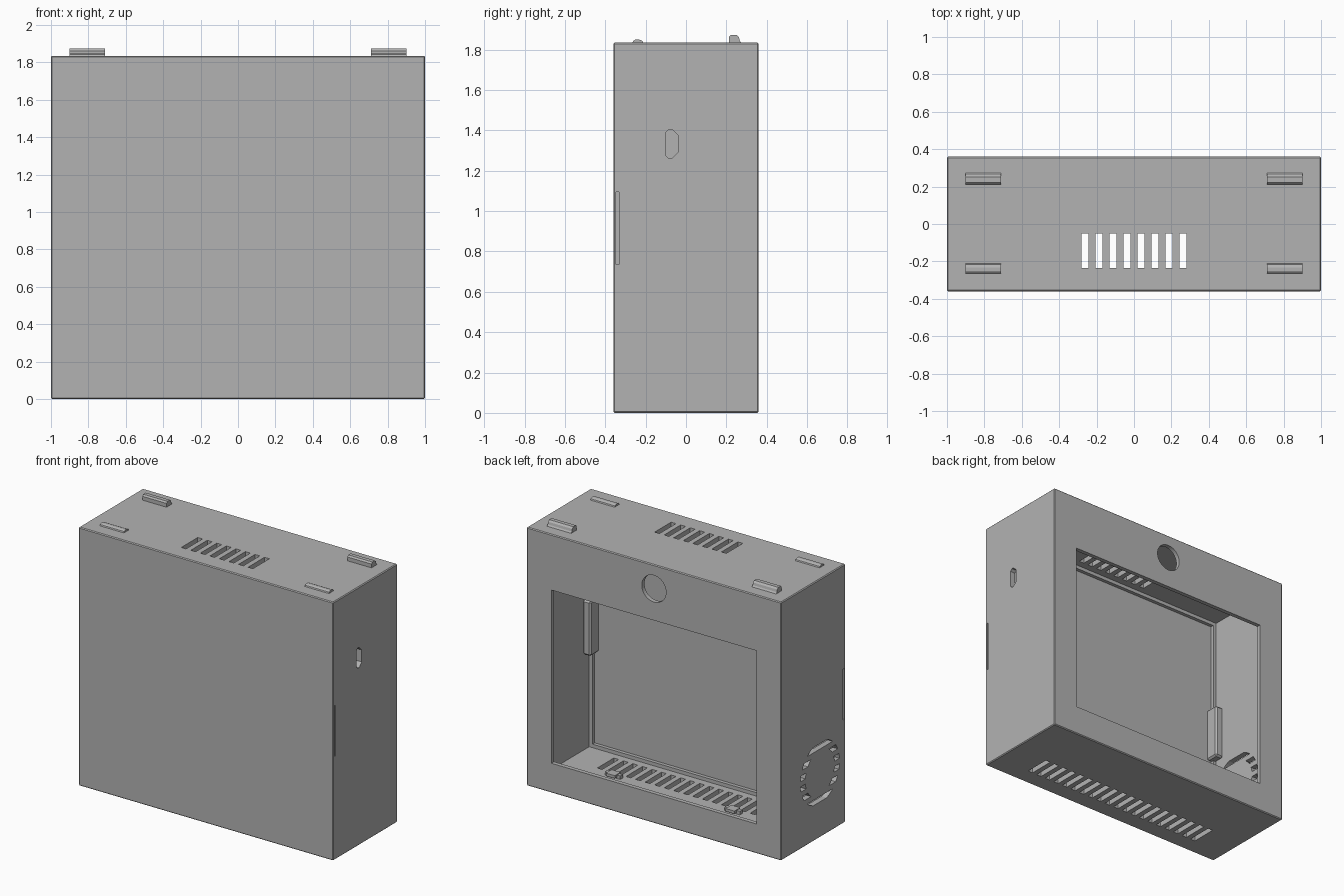
import bpy, bmesh, math
from mathutils import Vector, Matrix

cube = bpy.data.objects.get("Cube")
if cube:
    bpy.data.objects.remove(cube, do_unlink=True)

TOP = 1.835          # height of the case body
HX, HY = 1.0, 0.36   # half width and half depth
WALL, REAR, FRONT = 0.04, 0.03, 0.05
PITCH, SLOT = 0.075, 0.038

grey = bpy.data.materials.new("plain_grey")
grey.use_nodes = True
grey.diffuse_color = (0.45, 0.45, 0.45, 1)
grey.node_tree.nodes["Principled BSDF"].inputs["Base Color"].default_value = (0.45, 0.45, 0.45, 1)


def add_box(bm, lo, hi, bevel=0.0):
    lo, hi = Vector(lo), Vector(hi)
    size = hi - lo
    mat = Matrix.Translation((lo + hi) / 2) @ Matrix.Diagonal((*size, 1))
    verts = bmesh.ops.create_cube(bm, size=1, matrix=mat)["verts"]
    if bevel:
        edges = list({e for v in verts for e in v.link_edges})
        bmesh.ops.bevel(bm, geom=edges, offset=bevel, segments=1, affect='EDGES')


def add_prism(bm, profile, x0, x1):
    """Extrude a (y, z) profile along x."""
    face = bm.faces.new([bm.verts.new((x0, y, z)) for y, z in profile])
    ext = bmesh.ops.extrude_face_region(bm, geom=[face])["geom"]
    moved = [g for g in ext if isinstance(g, bmesh.types.BMVert)]
    bmesh.ops.translate(bm, verts=moved, vec=(x1 - x0, 0, 0))


def finish(bm, name):
    bmesh.ops.recalc_face_normals(bm, faces=bm.faces)
    mesh = bpy.data.meshes.new(name)
    bm.to_mesh(mesh)
    bm.free()
    mesh.materials.append(grey)
    ob = bpy.data.objects.new(name, mesh)
    bpy.context.collection.objects.link(ob)
    return ob


def cut(target, bm, name):
    """Subtract the cutter from the target and discard it."""
    cutter = finish(bm, name)
    cutter.hide_render = True
    mod = target.modifiers.new(name, 'BOOLEAN')
    mod.operation, mod.solver, mod.object = 'DIFFERENCE', 'EXACT', cutter
    bpy.context.view_layer.objects.active = target
    bpy.ops.object.modifier_apply(modifier=mod.name)
    bpy.data.objects.remove(cutter, do_unlink=True)


# Case body, hollowed out
bm = bmesh.new()
add_box(bm, (-HX, -HY, 0), (HX, HY, TOP), bevel=0.006)
case = finish(bm, "case_body")

bm = bmesh.new()
add_box(bm, (-HX + WALL, -HY + FRONT, WALL), (HX - WALL, HY - REAR, TOP - WALL))
cut(case, bm, "cavity")

# Rear window and round cable hole
bm = bmesh.new()
add_box(bm, (-0.805, 0.2, 0.21), (0.805, 0.5, 1.44))
mat = Matrix.Translation((0, 0.35, 1.665)) @ Matrix.Rotation(math.pi / 2, 4, 'X')
bmesh.ops.create_cone(bm, cap_ends=True, segments=48, radius1=0.095,
                      radius2=0.095, depth=0.2, matrix=mat)
cut(case, bm, "rear_openings")

# Vent slots through the top and the floor
bm = bmesh.new()
for count, z0, z1 in ((8, TOP - 0.1, TOP + 0.1), (20, -0.1, 0.1)):
    for i in range(count):
        x = (i - (count - 1) / 2) * PITCH
        add_box(bm, (x - SLOT / 2, -0.235, z0), (x + SLOT / 2, -0.05, z1))
cut(case, bm, "vent_slots")

# Fan grille: horizontal slots kept within a ring
FAN_Y, FAN_Z, R_OUT, R_IN = -0.075, 0.46, 0.22, 0.165


def half(r, z):
    return math.sqrt(max(r * r - z * z, 0))


bm = bmesh.new()
for i in range(6):
    mid = (i - 2.5) * PITCH
    zs = [mid + SLOT * (k / 4 - 0.5) for k in range(5)]
    outer = [(half(R_OUT, z), z) for z in zs]
    if abs(mid) > R_IN:
        shapes = [outer + [(-y, z) for y, z in reversed(outer)]]
    else:
        inner = [(half(R_IN, z), z) for z in reversed(zs)]
        shapes = [[(s * y, z) for y, z in outer + inner] for s in (1, -1)]
    for shape in shapes:
        add_prism(bm, [(FAN_Y + y, FAN_Z + z) for y, z in shape], -1.1, -0.9)
cut(case, bm, "fan_grille")

# Connector port in the left wall
bm = bmesh.new()
port = [(-0.1, 1.275), (-0.085, 1.26), (-0.07, 1.26), (-0.04, 1.29),
        (-0.04, 1.375), (-0.07, 1.405), (-0.085, 1.405), (-0.1, 1.39)]
add_prism(bm, port, 0.9, 1.1)
cut(case, bm, "connector_port")

# Narrow latch notches in both side walls
bm = bmesh.new()
for s in (-1, 1):
    x0, x1 = sorted((s * 0.975, s * 1.1))
    add_box(bm, (x0, -0.348, 0.735), (x1, -0.333, 1.095))
cut(case, bm, "latch_notches")

# Raised lip around the inside of the front panel
bm = bmesh.new()
X, Y0, Y1, T = HX - WALL, -HY + FRONT - 0.005, -0.285, 0.025
for s in (-1, 1):
    x0, x1 = sorted((s * (X + 0.005), s * (X - T)))
    add_box(bm, (x0, Y0, WALL - 0.005), (x1, Y1, TOP - WALL + 0.005))
for z in (WALL - 0.005, TOP - WALL - T):
    add_box(bm, (-X, Y0, z), (X, Y1, z + T + 0.005))
finish(bm, "front_panel_lip")

# Side latches inside the case
for s, name in ((1, "left_latch"), (-1, "right_latch")):
    bm = bmesh.new()
    x0, x1 = sorted((s * 0.965, s * 0.9))
    add_box(bm, (x0, -0.315, 0.72), (x1, -0.215, 1.11), bevel=0.012)
    finish(bm, name)

# Small clips on the floor
for x, name in ((0.57, "left_floor_clip"), (-0.37, "right_floor_clip")):
    bm = bmesh.new()
    add_box(bm, (x - 0.06, -0.02, WALL - 0.005), (x + 0.06, 0.01, WALL + 0.025))
    add_box(bm, (x - 0.035, -0.03, WALL + 0.01), (x + 0.035, 0.035, WALL + 0.03))
    finish(bm, name)

# Mounting ridges on top: tall hooked ones at the rear, low ones at the front
tall = [(0.212, TOP - 0.005), (0.212, 1.862), (0.222, 1.873), (0.25, 1.873),
        (0.262, 1.862), (0.266, 1.845), (0.278, TOP - 0.005)]
low = [(-0.268, TOP - 0.005), (-0.262, 1.843), (-0.25, 1.85),
       (-0.232, 1.85), (-0.216, 1.843), (-0.21, TOP - 0.005)]
for profile, row in ((tall, "rear"), (low, "front")):
    for x0, side in ((0.71, "left"), (-0.9, "right")):
        bm = bmesh.new()
        add_prism(bm, profile, x0, x0 + 0.19)
        finish(bm, f"{row}_{side}_ridge")
